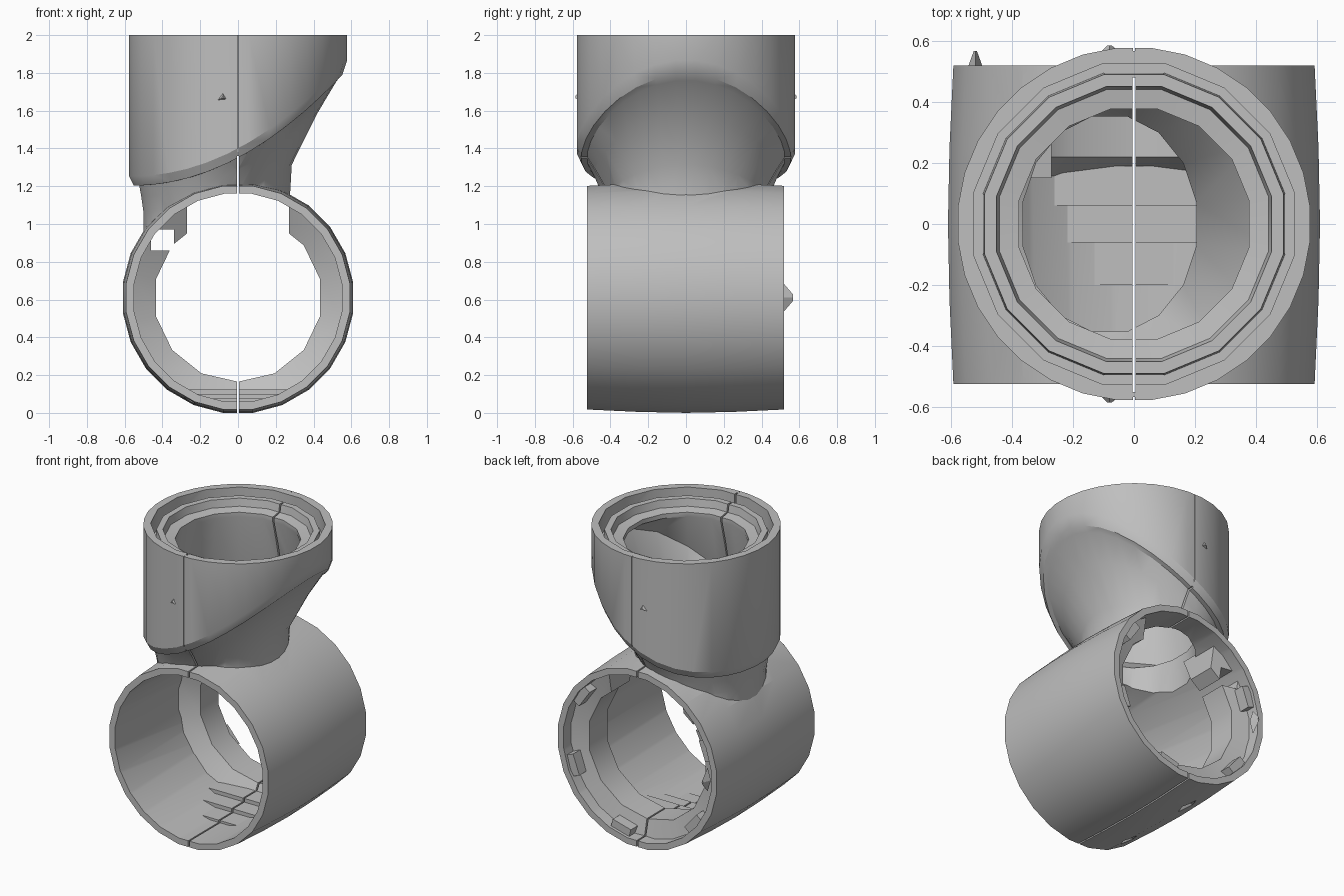
import bpy, bmesh, math
from mathutils import Vector, Matrix

cube = bpy.data.objects.get("Cube")
if cube:
    bpy.data.objects.remove(cube)

grey = bpy.data.materials.new("plain grey")
grey.use_nodes = True
grey.diffuse_color = (0.52, 0.52, 0.52, 1)
grey.node_tree.nodes["Principled BSDF"].inputs["Base Color"].default_value = (0.52, 0.52, 0.52, 1)


def finish(name, bm):
    bmesh.ops.recalc_face_normals(bm, faces=bm.faces)
    mesh = bpy.data.meshes.new(name)
    bm.to_mesh(mesh)
    bm.free()
    mesh.materials.append(grey)
    obj = bpy.data.objects.new(name, mesh)
    bpy.context.collection.objects.link(obj)
    return obj


def loft(name, rings, closed=False):
    """Skin a list of rings; cap the ends, or join last to first."""
    bm = bmesh.new()
    loops = [[bm.verts.new(p) for p in ring] for ring in rings]
    n = len(loops[0])
    pairs = list(zip(loops, loops[1:]))
    if closed:
        pairs.append((loops[-1], loops[0]))
    else:
        bm.faces.new(loops[0])
        bm.faces.new(loops[-1])
    for a, b in pairs:
        for i in range(n):
            j = (i + 1) % n
            bm.faces.new((a[i], a[j], b[j], b[i]))
    bmesh.ops.triangulate(bm, faces=[f for f in bm.faces if len(f.verts) == 4])
    return finish(name, bm)


def ring(rx, z, ry=None, cx=0, n=32):
    """Horizontal ring; z may be a number or a function of x."""
    pts = []
    for i in range(n):
        t = math.tau * (i + 0.5) / n
        x, y = cx + rx * math.cos(t), (ry or rx) * math.sin(t)
        pts.append(Vector((x, y, z(x) if callable(z) else z)))
    return pts


def revolve(name, profile, n, closed=False):
    """Rings of (radius, y) about the horizontal tube axis."""
    obj = loft(name, [ring(r, y, n=n) for r, y in profile], closed)
    obj.data.transform(Matrix.Translation((0, 0, 0.61)) @ Matrix.Rotation(-math.pi / 2, 4, "X"))
    return obj


def box(name, lo, hi):
    bm = bmesh.new()
    bmesh.ops.create_cube(bm, size=1)
    lo, hi = Vector(lo), Vector(hi)
    for v in bm.verts:
        v.co = (lo + hi) / 2 + Vector(a * b for a, b in zip(v.co, hi - lo))
    return finish(name, bm)


def spike(name, place, size, direction, sides=3):
    bm = bmesh.new()
    bmesh.ops.create_cone(bm, cap_ends=True, segments=sides, radius1=1, radius2=0.2, depth=1)
    turn = Vector(direction).to_track_quat("Z", "Y").to_matrix().to_4x4()
    bm.transform(Matrix.Translation(place) @ turn @ Matrix.Diagonal((*size, 1)))
    return finish(name, bm)


def combine(obj, others, operation):
    bpy.context.view_layer.objects.active = obj
    for other in others:
        mod = obj.modifiers.new("bool", "BOOLEAN")
        mod.operation, mod.solver, mod.object = operation, "EXACT", other
        bpy.ops.object.modifier_apply(modifier=mod.name)


def remove(objs):
    for o in objs:
        bpy.data.objects.remove(o)


def collar_edge(x):
    return 1.35 + 0.53 * x + 0.48 * x * x


# Horizontal sleeve, slightly barrelled
body = revolve("pipe_adapter_body", [(0.597, -0.525), (0.61, -0.25), (0.615, 0), (0.61, 0.25), (0.597, 0.52)], 24)

# Upright collar with a slanted lower edge, flowing down the neck
start, foot = ring(0.525, collar_edge), ring(0.38, 0.85, 0.42, -0.12)


def neck_ring(up, out):
    pts = []
    for s, f in zip(start, foot):
        p = f.lerp(s, out)
        p.z = 0.95 + (s.z - 0.95) * up
        pts.append(p)
    return pts


collar = loft("collar", [ring(0.58, 2), ring(0.58, lambda x: collar_edge(x) + 0.05),
                         ring(0.555, collar_edge), start, neck_ring(0.78, 0.6),
                         neck_ring(0.45, 0.1), foot])
combine(body, [collar], "UNION")

# Bores of the sleeve and of the neck, widening under the stepped socket
sleeve_bore = revolve("sleeve_bore", [(0.555, -0.7), (0.555, 0.7)], 24)
hole = dict(ry=0.36, cx=-0.08, n=16)
socket = [(0.385, 1.87), (0.385, 1.9), (0.45, 1.91), (0.46, 1.96), (0.5, 1.96),
          (0.505, 1.88), (0.535, 1.88), (0.535, 2.1)]
neck_bore = loft("neck_bore", [ring(0.29, 0.7, **hole), ring(0.29, 1.25, **hole),
                               ring(0.48, lambda x: min(1.84, collar_edge(x) + 0.1), n=16)]
                 + [ring(r, z, n=16) for r, z in socket])
combine(body, [sleeve_bore, neck_bore], "DIFFERENCE")

# Split line: open through the sleeve and socket, a shallow groove outside
w, g = 0.005, 0.0025
slits = [box("slit_low", (-w, -0.7, -0.1), (w, 0.7, 1.36)),
         box("slit_socket", (-w, -0.55, 1.3), (w, 0.48, 2.1)),
         box("groove_front", (-g, -0.7, 1.3), (g, -0.567, 2.1)),
         box("groove_back", (-g, 0.567, 1.3), (g, 0.7, 2.1))]
# Dents under the sleeve
dents = [spike("dent", (-0.26, y, 0.06), (0.15, 0.08, 0.08), (0.4, 0, 0.9), 4) for y in (0.2, -0.36)]
combine(body, slits + dents, "DIFFERENCE")

# Seat ring inside the sleeve, interrupted under the neck
seat = revolve("seat_ring", [(0.57, 0.15), (0.445, 0.22), (0.445, 0.41), (0.57, 0.44)], 14, True)
gaps = [box("gap_top", (-0.27, 0, 0.8), (0.27, 0.6, 1.3)),
        box("gap_side", (-0.46, 0, 0.86), (-0.34, 0.6, 0.97))]
combine(seat, gaps + slits[:1], "DIFFERENCE")

# Shallow steps on the sleeve floor, rising towards the seat
for i, (y, top) in enumerate([(-0.2, 0.075), (-0.06, 0.1), (0.06, 0.125)]):
    step = revolve("floor_step_%d" % (i + 1), [(0.575, y), (0.575, 0.19)], 24)
    above = box("above", (-1, -1, top), (1, 1, 2))
    combine(step, [above, slits[0]], "DIFFERENCE")
    remove([above])

# Small nub on the back rim, studs on the collar, catches in the back opening
spike("back_nub", (-0.52, 0.54, 0.61), (0.025, 0.08, 0.055), (0, 1, 0), 4)
for name, s in (("front_stud", -1), ("back_stud", 1)):
    spike(name, (-0.08, s * 0.57, 1.67), (0.045, 0.04, 0.03), (0, s, 0))
for i, deg in enumerate((20, 75, 140, 200, 325)):
    catch = box("rim_catch_%d" % (i + 1), (0.5, 0.4, -0.07), (0.565, 0.5, 0.07))
    catch.data.transform(Matrix.Translation((0, 0, 0.61)) @ Matrix.Rotation(math.radians(deg), 4, "Y"))

remove([collar, sleeve_bore, neck_bore] + slits + dents + gaps)

# Smooth the round walls, keep the edges crisp
bpy.ops.object.select_all(action="DESELECT")
for o in (body, seat):
    o.select_set(True)
bpy.context.view_layer.objects.active = body
bpy.ops.object.shade_smooth_by_angle(angle=math.radians(28))
